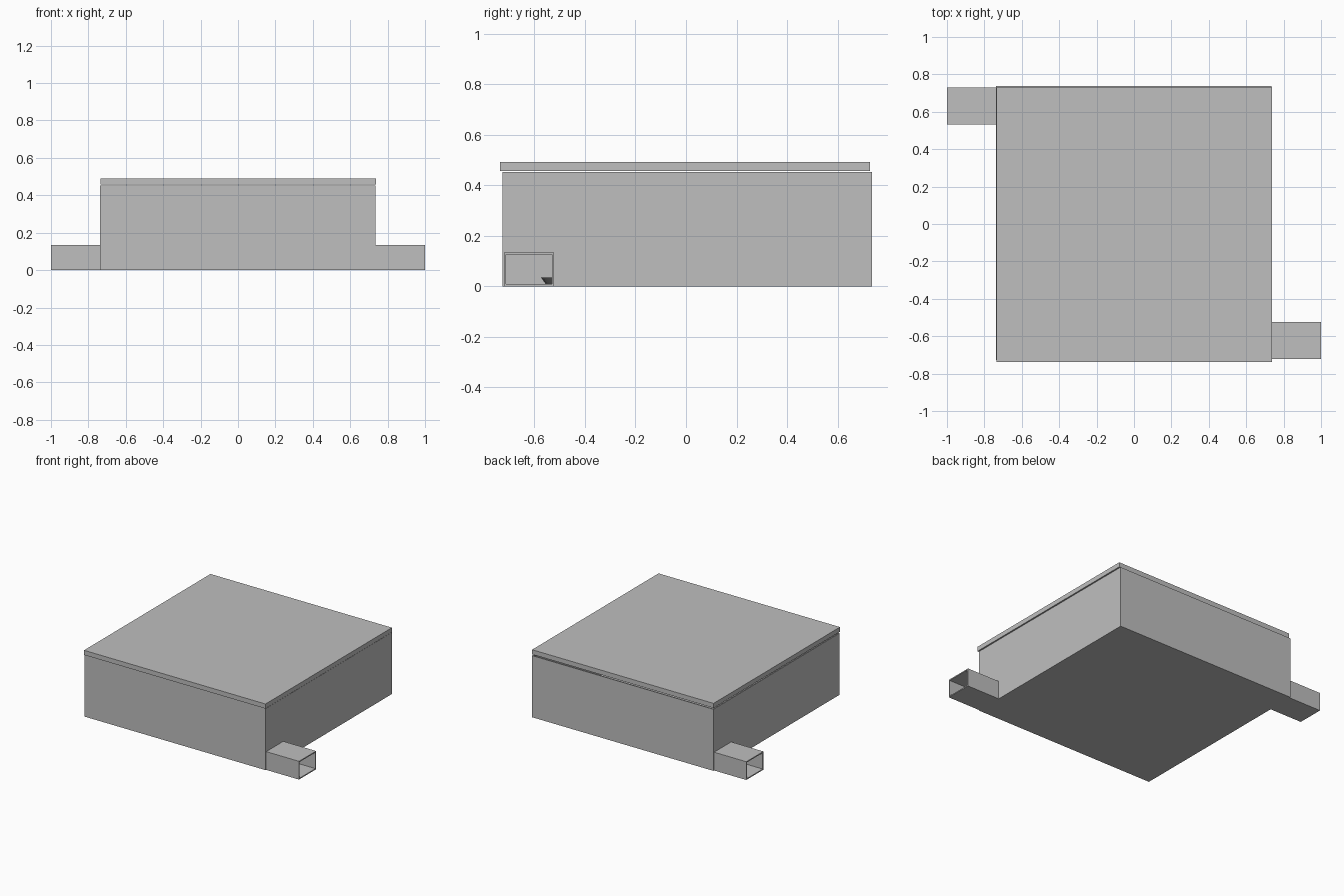
import bpy, math

if "Cube" in bpy.data.objects:
    bpy.data.objects.remove(bpy.data.objects["Cube"])

def material(name, rgb):
    m = bpy.data.materials.new(name)
    m.diffuse_color = (*rgb, 1)
    m.use_nodes = True
    m.node_tree.nodes["Principled BSDF"].inputs["Base Color"].default_value = m.diffuse_color
    return m

GREY = material("light grey", (0.52, 0.52, 0.52))

def box(name, lo, hi):
    bpy.ops.mesh.primitive_cube_add(size=1, location=[(a + b) / 2 for a, b in zip(lo, hi)])
    ob = bpy.context.object
    ob.name = name
    ob.scale = [b - a for a, b in zip(lo, hi)]
    bpy.ops.object.transform_apply(location=False, rotation=False, scale=True)
    ob.data.materials.append(GREY)
    return ob

def cut(ob, lo, hi):
    cutter = box("cutter", lo, hi)
    cutter.hide_render = True
    mod = ob.modifiers.new("cut", 'BOOLEAN')
    mod.operation, mod.solver, mod.object = 'DIFFERENCE', 'EXACT', cutter
    bpy.context.view_layer.objects.active = ob
    bpy.ops.object.modifier_apply(modifier=mod.name)
    bpy.data.objects.remove(cutter)

T = 0.008                                # sheet thickness
X0, X1, Y0, Y1 = -0.739, 0.734, -0.727, 0.737
TUNNEL_H = 0.134

# hollow open-topped housing
body = box("housing", (X0, Y0, 0), (X1, Y1, 0.452))
cut(body, (X0 + T, Y0 + T, T), (X1 - T, Y1 - T, 0.6))

# entry tunnels at opposite corners, each opening into the housing
for name, xa, xb, ya, yb in (("right_tunnel", X1, 1, -0.721, -0.523),
                             ("left_tunnel", -1, X0, 0.531, 0.729)):
    inner_lo, inner_hi = (xa - 0.05, ya + T, T), (xb + 0.05, yb - T, TUNNEL_H - T)
    tunnel = box(name, (xa, ya, 0), (xb, yb, TUNNEL_H))
    cut(tunnel, inner_lo, inner_hi)
    cut(body, inner_lo, inner_hi)

# lid, slightly offset and floating just above the rim
box("lid", (-0.734, -0.737, 0.457), (0.739, 0.729, 0.491))

# shallow dish on the floor, just seen through the right tunnel
bpy.ops.mesh.primitive_cone_add(vertices=24, radius1=0.15, radius2=0.169, depth=0.027,
                                end_fill_type='NGON', location=(0, -0.405, T + 0.0135))
dish = bpy.context.object
dish.name = "dish"
dish.data.materials.append(material("dark grey", (0.25, 0.25, 0.25)))
bpy.ops.object.shade_smooth_by_angle(angle=math.radians(30))
